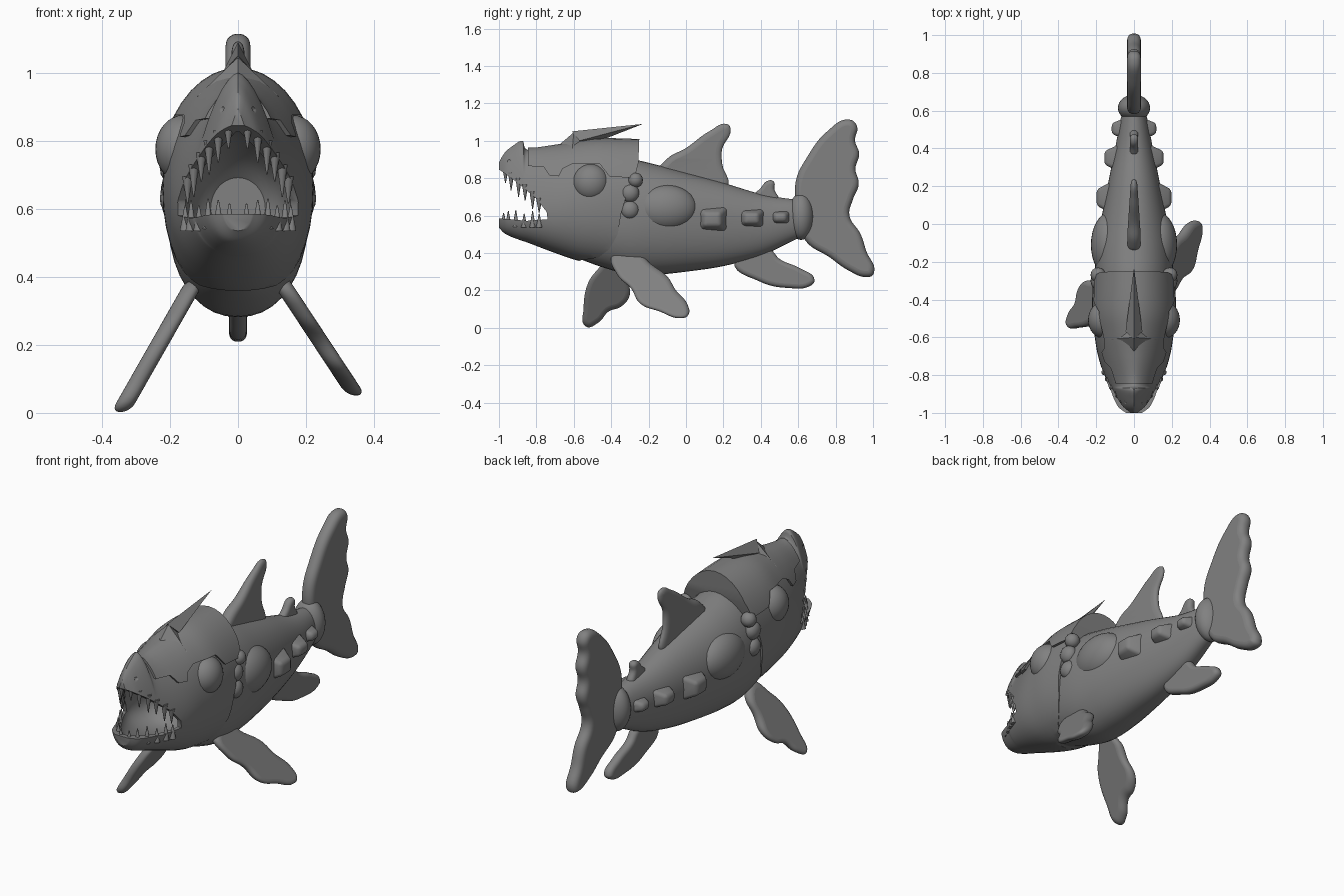
import bpy, bmesh, math
from mathutils import Matrix, Vector

if "Cube" in bpy.data.objects:
    bpy.data.objects.remove(bpy.data.objects["Cube"])

grey = bpy.data.materials.new("stone grey")
grey.use_nodes = True
COLOR = (0.22, 0.22, 0.22, 1)
grey.diffuse_color = COLOR
grey.node_tree.nodes["Principled BSDF"].inputs["Base Color"].default_value = COLOR


def activate(ob):
    bpy.ops.object.select_all(action='DESELECT')
    ob.select_set(True)
    bpy.context.view_layer.objects.active = ob


def finish(ob, angle=40):
    ob.data.materials.clear()
    ob.data.materials.append(grey)
    activate(ob)
    bpy.ops.object.shade_smooth_by_angle(angle=math.radians(angle))
    return ob


def from_bmesh(name, bm):
    bmesh.ops.recalc_face_normals(bm, faces=bm.faces)
    me = bpy.data.meshes.new(name)
    bm.to_mesh(me)
    bm.free()
    ob = bpy.data.objects.new(name, me)
    bpy.context.collection.objects.link(ob)
    return ob


def smooth_rows(rows, steps=5):
    """Catmull-Rom interpolation between cross-section rows."""
    pts = [rows[0]] + rows + [rows[-1]]
    out = []
    for a, b, c, d in zip(pts, pts[1:], pts[2:], pts[3:]):
        for t in (i / steps for i in range(steps)):
            out.append([q + t / 2 * (r - p + t * (2 * p - 5 * q + 4 * r - s + t * (3 * (q - r) + s - p)))
                        for p, q, r, s in zip(a, b, c, d)])
    return out + [rows[-1]]


def loft(name, rows, grow=0.0, sides=40):
    """Rows are y, top, bottom, half width, widest height, upper roundness."""
    bm = bmesh.new()
    rings = []
    for y, top, bot, w, mid, n in smooth_rows(rows):
        ring = []
        for i in range(sides):
            c, s = math.cos(math.tau * i / sides), math.sin(math.tau * i / sides)
            e = 2 / (n if s > 0 else 2.2)
            h = (top - mid if s > 0 else mid - bot) + grow
            ring.append(bm.verts.new((math.copysign(abs(c) ** e, c) * (w + grow), y,
                                      mid + math.copysign(abs(s) ** e, s) * h)))
        rings.append(ring)
    for a, b in zip(rings, rings[1:]):
        for i in range(sides):
            j = (i + 1) % sides
            bm.faces.new((a[i], a[j], b[j], b[i]))
    bm.faces.new(rings[0])
    bm.faces.new(rings[-1])
    return from_bmesh(name, bm)


def prism(outline, half=0.5):
    bm = bmesh.new()
    face = bm.faces.new([bm.verts.new((-half, y, z)) for y, z in outline])
    ext = bmesh.ops.extrude_face_region(bm, geom=[face])
    bmesh.ops.translate(bm, vec=(2 * half, 0, 0),
                        verts=[v for v in ext["geom"] if isinstance(v, bmesh.types.BMVert)])
    return from_bmesh("cutter", bm)


def boolean(ob, cutter, operation):
    mod = ob.modifiers.new("cut", 'BOOLEAN')
    mod.operation, mod.solver, mod.object = operation, 'EXACT', cutter
    activate(ob)
    bpy.ops.object.modifier_apply(modifier=mod.name)
    bpy.data.objects.remove(cutter)


def ball(name, loc, radii, segs=32):
    bm = bmesh.new()
    bmesh.ops.create_uvsphere(bm, u_segments=segs, v_segments=segs // 2, radius=1,
                              matrix=Matrix.Translation(loc) @ Matrix.Diagonal((*radii, 1)))
    return from_bmesh(name, bm)


def hull(name, points):
    bm = bmesh.new()
    for p in points:
        bm.verts.new(p)
    bmesh.ops.convex_hull(bm, input=bm.verts)
    return finish(from_bmesh(name, bm), 25)


def fin(name, outline, half, place=lambda v: v):
    """Rounded plate from a smooth side outline, then bent by a rule."""
    cu = bpy.data.curves.new(name, 'CURVE')
    cu.dimensions, cu.fill_mode = '2D', 'BOTH'
    cu.bevel_depth, cu.bevel_resolution = half * 0.9, 4
    cu.extrude, cu.offset, cu.resolution_u = half * 0.1, -half * 0.8, 6
    sp = cu.splines.new('BEZIER')
    sp.bezier_points.add(len(outline) - 1)
    sp.use_cyclic_u = True
    for bp, (y, z) in zip(sp.bezier_points, outline):
        bp.co = (y, z, 0)
        bp.handle_left_type = bp.handle_right_type = 'AUTO'
    ob = bpy.data.objects.new(name, cu)
    bpy.context.collection.objects.link(ob)
    activate(ob)
    bpy.ops.object.convert(target='MESH')
    ob = bpy.context.object
    for v in ob.data.vertices:
        v.co = place(Vector((v.co.z, v.co.x, v.co.y)))
    return finish(ob, 50)


# Body and tail joint
finish(loft("body", [
    (-.56, .80, .365, .14, .6, 2), (-.45, .88, .325, .19, .6, 2), (-.3, .9, .285, .208, .6, 2),
    (-.15, .87, .285, .2, .6, 2), (0, .83, .3, .178, .59, 2), (.2, .775, .33, .14, .58, 2),
    (.4, .715, .385, .1, .57, 2), (.55, .69, .455, .072, .58, 2), (.64, .68, .5, .05, .59, 2)]))
finish(ball("tail_joint", (0, .615, .595), (.085, .07, .125)))

# Head with open mouth, cut along the cheek edge
HEAD = [(-1, .885, .535, .045, .62, 1.6), (-.97, .935, .505, .085, .62, 1.6),
        (-.93, .97, .485, .108, .62, 1.6), (-.875, 1.0, .465, .13, .62, 1.6),
        (-.845, .95, .455, .145, .62, 1.7), (-.7, .965, .4, .19, .63, 1.8),
        (-.58, .985, .36, .21, .65, 1.9), (-.45, 1.0, .335, .222, .66, 2), (-.24, .995, .29, .215, .66, 2)]
head = loft("head", HEAD)
boolean(head, prism([(-1.2, .2), (-.59, .2), (-.57, .36), (-.47, .375), (-.41, .42), (-.365, .5),
                     (-.345, .62), (-.29, .8), (-.26, 1.2), (-1.2, 1.2)]), 'INTERSECT')
boolean(head, prism([(-1.1, .89), (-.99, .84), (-.9, .775), (-.8, .69), (-.745, .62),
                     (-.74, .58), (-.85, .572), (-1, .585), (-1.1, .59)]), 'DIFFERENCE')
boolean(head, loft("cavity", [(-.97, .83, .575, .03, .62, 2), (-.9, .83, .54, .085, .6, 2),
                              (-.75, .82, .5, .155, .6, 2), (-.62, .75, .5, .13, .6, 2),
                              (-.55, .68, .56, .07, .6, 2)]), 'DIFFERENCE')
for s in (-1, 1):
    for y, x, z in ((-.95, .06, .895), (-.9, .09, .895)):
        boolean(head, ball("nostril", (s * x, y, z), (.02, .016, .014), 12), 'DIFFERENCE')
finish(head)

# Skull plate over the back of the head
plate = loft("skull_plate", HEAD, 0.014)
boolean(plate, prism([(-.845, 1.2), (-.845, .865), (-.76, .86), (-.73, .815), (-.68, .81), (-.66, .85),
                      (-.61, .875), (-.46, .875), (-.41, .81), (-.275, .8), (-.255, .88), (-.242, 1.2)]),
        'INTERSECT')
finish(plate)
hull("horn_base", [(0, -.7, .96), (.12, -.61, .93), (-.12, -.61, .93), (0, -.6, 1.045), (0, -.5, .99)])
hull("horn", [(0, -.61, 1.05), (.045, -.57, 1), (-.045, -.57, 1), (0, -.46, 1.0), (0, -.23, 1.09)])

# Teeth: front-view position, depth and length
UPPER = [(.028, -.965, .825, .05), (.058, -.935, .80, .065), (.085, -.895, .77, .07),
         (.108, -.86, .735, .055), (.13, -.82, .70, .065), (.148, -.785, .665, .05)]
LOWER = [(.025, -.975, .575, .04), (.058, -.95, .575, .05), (.088, -.91, .57, .06),
         (.115, -.865, .565, .045), (.138, -.82, .565, .06), (.155, -.785, .565, .045)]
for name, row, way in (("upper_teeth", UPPER, -1), ("lower_teeth", LOWER, 1)):
    bm = bmesh.new()
    for x, y, z, length in row:
        for s in (-1, 1):
            turn = Matrix.Rotation(math.pi, 4, 'X') if way < 0 else Matrix()
            bmesh.ops.create_cone(bm, cap_ends=True, segments=10, radius1=.017, radius2=.002,
                                  depth=length + .03,
                                  matrix=Matrix.Translation((s * x, y, z + way * (length - .03) / 2)) @ turn)
    finish(from_bmesh(name, bm))

# Eyes, cheek bumps and flank scutes on both sides
for s, side in ((1, "left"), (-1, "right")):
    finish(ball(side + "_eye", (s * .16, -.508, .775), (.083, .098, .1)))
    finish(ball(side + "_shoulder_plate", (s * .13, -.11, .64), (.098, .17, .125)))
    for i, (y, z, r) in enumerate(((-.3, .63, .05), (-.3, .72, .05), (-.27, .79, .04))):
        finish(ball(f"{side}_cheek_bump_{i + 1}", (s * .19, y, z), (.04, r, r), 16))
    for i, (y, z, ry, rz, x) in enumerate(((.14, .58, .095, .078, .198), (.35, .585, .08, .058, .157),
                                           (.505, .59, .065, .045, .118))):
        bm = bmesh.new()
        bmesh.ops.create_cube(bm, size=2)
        for v in bm.verts:
            k = .45 if v.co.x > 0 else 1
            v.co = (s * (x if v.co.x > 0 else x - .1), y + v.co.y * ry * k, z + v.co.z * rz * k)
        scute = from_bmesh(f"{side}_scute_{i + 1}", bm)
        mod = scute.modifiers.new("round", 'BEVEL')
        mod.width, mod.segments = .018, 3
        activate(scute)
        bpy.ops.object.modifier_apply(modifier=mod.name)
        finish(scute, 50)

# Fins along the centre line
fin("tail_fin", [(.6, .62), (.59, .78), (.65, .91), (.76, 1.05), (.87, 1.11), (.91, 1.08), (.9, 1.0),
                 (.922, .93), (.902, .85), (.92, .77), (.89, .69), (.87, .6), (.93, .5), (.96, .41),
                 (1.0, .29), (.97, .275), (.87, .31), (.77, .38), (.64, .47)], .036)
fin("dorsal_fin", [(-.14, .83), (-.1, .9), (0, .957), (.13, 1.05), (.22, 1.085), (.235, 1.06), (.19, .957),
                   (.19, .876), (.215, .75), (.05, .75)], .035,
    lambda v: Vector((v.x * (1.0 - 1.9 * max(0, v.y + .05)), v.y, v.z)))
fin("small_dorsal_fin", [(.36, .69), (.4, .745), (.44, .785), (.468, .78), (.47, .74), (.49, .68)], .022)
fin("belly_fin", [(.26, .36), (.395, .25), (.555, .215), (.66, .225), (.685, .255), (.61, .315),
                  (.5, .365), (.44, .42)], .026)


# Paired fins, sloping outward and swung differently
def slope(side, rate):
    return lambda v: Vector((side * (v.x + .13 + (.38 - v.z) * rate), v.y, v.z))


fin("left_pectoral_fin", [(-.39, .39), (-.365, .285), (-.29, .21), (-.246, .134), (-.14, .09), (-.03, .054),
                          (.01, .07), (.005, .124), (-.06, .204), (-.1, .27), (-.19, .34), (-.26, .4)],
    .028, slope(1, .66))
fin("right_pectoral_fin", [(-.52, .24), (-.545, .1), (-.535, .01), (-.47, .03), (-.415, .09), (-.35, .115),
                           (-.305, .17), (-.31, .25), (-.31, .34), (-.38, .39), (-.47, .31)],
    .028, slope(-1, .57))
